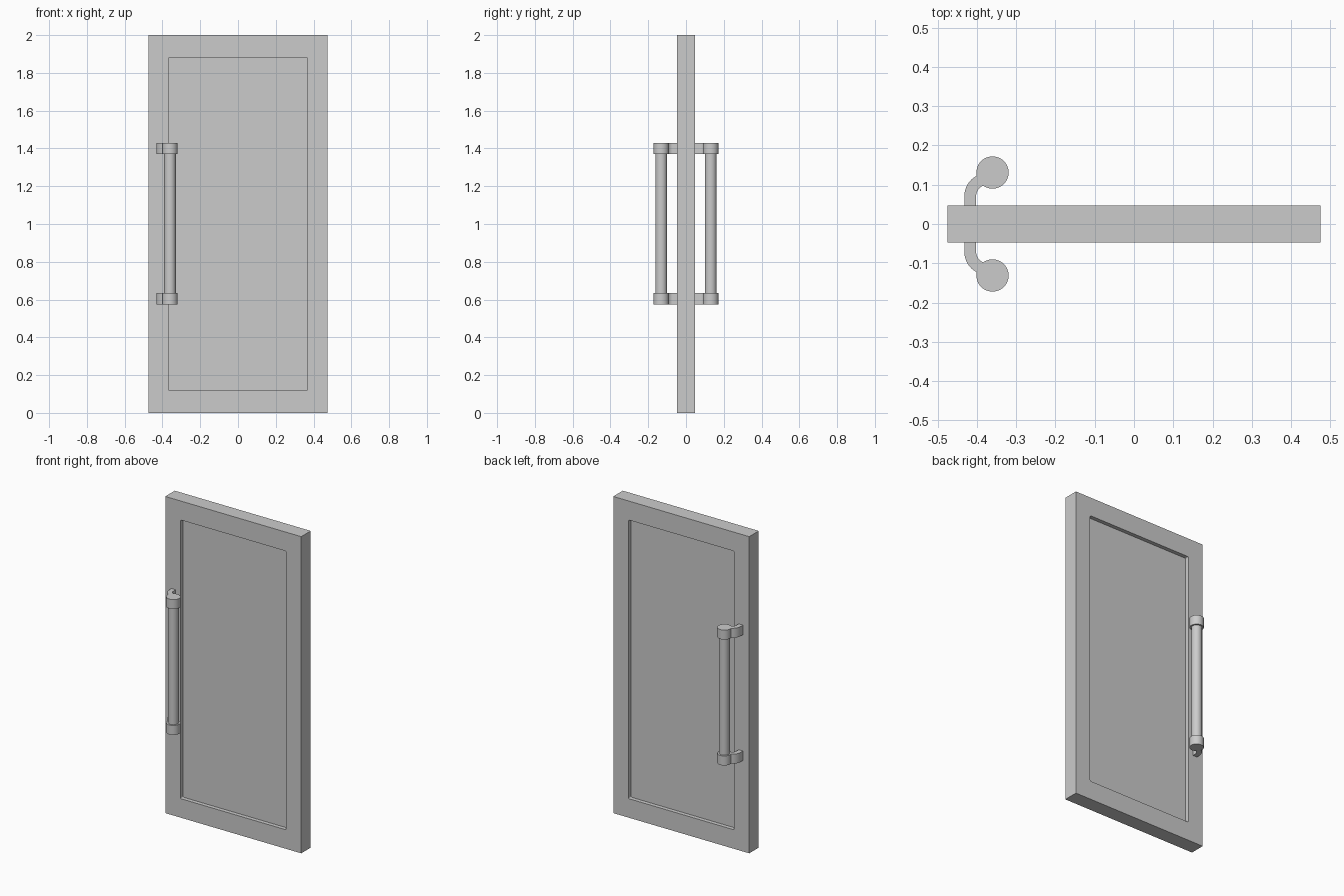
import bpy, bmesh, math
from mathutils import Vector

old = bpy.data.objects.get("Cube")
if old:
    bpy.data.objects.remove(old)

WIDTH, THICK, HEIGHT = 0.95, 0.095, 2.0
PANEL_X, PANEL_Z, RECESS = 0.368, 0.88, 0.025
BAR_X, BAR_Y = -0.36, 0.131
CAP_R, CAP_H = 0.041, 0.06
CAP_Z = (0.605, 1.4)

grey = bpy.data.materials.new("light grey")
grey.use_nodes = True
grey.diffuse_color = (0.6, 0.6, 0.6, 1)
grey.node_tree.nodes["Principled BSDF"].inputs["Base Color"].default_value = (0.6, 0.6, 0.6, 1)


def make_object(name, bm, smooth=False):
    bmesh.ops.recalc_face_normals(bm, faces=bm.faces)
    mesh = bpy.data.meshes.new(name)
    bm.to_mesh(mesh)
    bm.free()
    mesh.materials.append(grey)
    obj = bpy.data.objects.new(name, mesh)
    bpy.context.collection.objects.link(obj)
    if smooth:
        bpy.ops.object.select_all(action="DESELECT")
        obj.select_set(True)
        bpy.context.view_layer.objects.active = obj
        bpy.ops.object.shade_smooth_by_angle(angle=math.radians(35))
    return obj


def mirror_to_front(obj):
    mod = obj.modifiers.new("both_sides", "MIRROR")
    mod.use_axis = (False, True, False)
    mod.use_clip = False
    mod.use_mirror_merge = False


def cylinder(name, radius, z, height):
    bm = bmesh.new()
    bmesh.ops.create_cone(bm, cap_ends=True, segments=48, radius1=radius,
                          radius2=radius, depth=height)
    bmesh.ops.translate(bm, verts=bm.verts, vec=(BAR_X, BAR_Y, z))
    mirror_to_front(make_object(name, bm, True))


# Door leaf with a shallow sunk panel on both faces
bm = bmesh.new()
bmesh.ops.create_cube(bm, size=1)
bmesh.ops.scale(bm, verts=bm.verts, vec=(WIDTH, THICK, HEIGHT))
bmesh.ops.translate(bm, verts=bm.verts, vec=(0, 0, HEIGHT / 2))
bm.normal_update()
for face in [f for f in bm.faces if abs(f.normal.y) > 0.9]:
    inward = -face.normal.copy() * RECESS
    bmesh.ops.inset_region(bm, faces=[face], thickness=0.1)
    for v in face.verts:
        v.co.x = math.copysign(PANEL_X, v.co.x)
        v.co.z = HEIGHT / 2 + math.copysign(PANEL_Z, v.co.z - HEIGHT / 2)
    sunk = bmesh.ops.extrude_discrete_faces(bm, faces=[face])["faces"][0]
    bmesh.ops.translate(bm, verts=sunk.verts, vec=inward)

# Slightly rounded corners of the recess
corners = [e for e in bm.edges
           if abs(e.verts[0].co.x) < 0.4 and abs(e.verts[1].co.x) < 0.4
           and abs(e.verts[0].co.y - e.verts[1].co.y) > RECESS / 2]
bmesh.ops.bevel(bm, geom=corners, offset=0.006, segments=3, profile=0.5, affect="EDGES")
make_object("door_leaf", bm)

# Pull bars and their end caps
cylinder("pull_bar", 0.031, sum(CAP_Z) / 2, CAP_Z[1] - CAP_Z[0])
for label, z in zip(("lower", "upper"), CAP_Z):
    cylinder(label + "_bar_cap", CAP_R, z, CAP_H)

    # Curved bracket: straight out of the door, then bending into the cap
    centre, radius, half = Vector((-0.372, 0.07)), 0.045, 0.015
    outer, inner = [], []
    for side, r in ((outer, radius + half), (inner, radius - half)):
        side.append((centre.x - r, 0.04))
        for i in range(13):
            a = math.radians(78) * i / 12
            side.append((centre.x - r * math.cos(a), centre.y + r * math.sin(a)))
    bm = bmesh.new()
    outline = [bm.verts.new((x, y, z - CAP_H / 2)) for x, y in outer + inner[::-1]]
    base = bm.faces.new(outline)
    top = bmesh.ops.extrude_face_region(bm, geom=[base])["geom"]
    bmesh.ops.translate(bm, verts=[g for g in top if isinstance(g, bmesh.types.BMVert)],
                        vec=(0, 0, CAP_H))
    mirror_to_front(make_object(label + "_bracket", bm, True))
